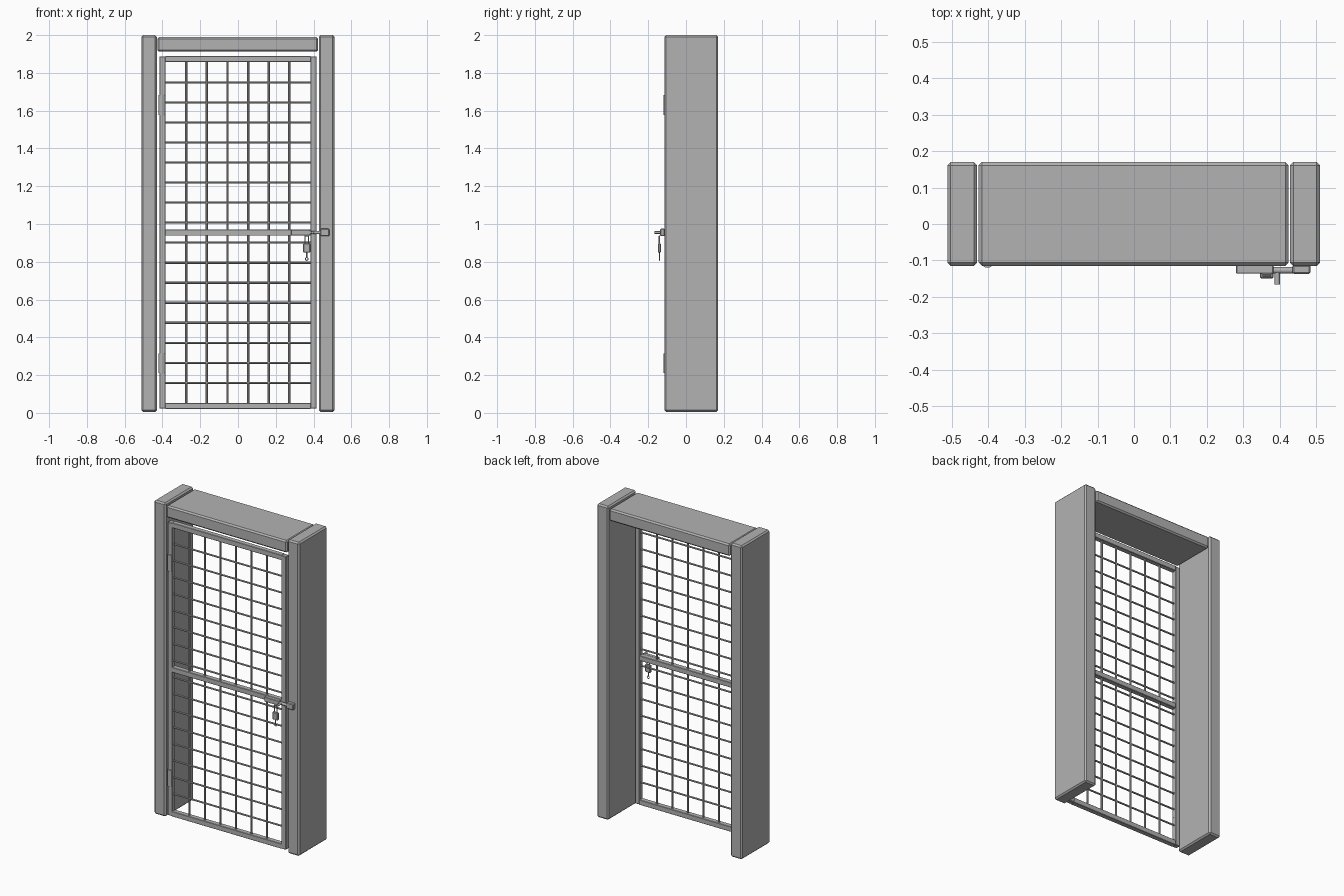
import bpy, math
from mathutils import Vector

if "Cube" in bpy.data.objects:
    bpy.data.objects.remove(bpy.data.objects["Cube"])

steel = bpy.data.materials.new("grey_steel")
steel.diffuse_color = (0.45, 0.45, 0.45, 1)
steel.use_nodes = True
steel.node_tree.nodes["Principled BSDF"].inputs["Base Color"].default_value = steel.diffuse_color


def box(name, x, y, z, bevel=0.0):
    """Box from (min, max) pairs, with optional chamfer."""
    bpy.ops.mesh.primitive_cube_add(size=1)
    ob = bpy.context.object
    ob.name = name
    lo, hi = Vector((x[0], y[0], z[0])), Vector((x[1], y[1], z[1]))
    for v in ob.data.vertices:
        v.co = [(lo[i] + hi[i]) / 2 + v.co[i] * (hi[i] - lo[i]) for i in range(3)]
    ob.data.materials.append(steel)
    if bevel:
        m = ob.modifiers.new("chamfer", 'BEVEL')
        m.width, m.segments = bevel, 1
    return ob


def rod(name, a, b, r, sides=12):
    """Cylinder between two points."""
    a, b = Vector(a), Vector(b)
    bpy.ops.mesh.primitive_cylinder_add(vertices=sides, radius=r, depth=(b - a).length,
                                        location=(a + b) / 2)
    ob = bpy.context.object
    ob.name = name
    ob.rotation_euler = (b - a).to_track_quat('Z', 'Y').to_euler()
    ob.data.materials.append(steel)
    bpy.ops.object.shade_smooth_by_angle(angle=math.radians(40))
    return ob


def ring(name, loc, major, minor):
    """Upright ring facing the front."""
    bpy.ops.mesh.primitive_torus_add(location=loc, rotation=(math.pi / 2, 0, 0),
                                     major_radius=major, minor_radius=minor,
                                     major_segments=16, minor_segments=6)
    ob = bpy.context.object
    ob.name = name
    ob.data.materials.append(steel)
    bpy.ops.object.shade_smooth_by_angle(angle=math.radians(60))


# Deep outer frame
box("left_post", (-0.512, -0.43), (-0.115, 0.17), (0.005, 2.0), 0.009)
box("right_post", (0.428, 0.51), (-0.115, 0.17), (0.005, 2.0), 0.009)
box("header", (-0.426, 0.424), (-0.115, 0.17), (1.912, 1.989), 0.009)

# Gate frame
Y = (-0.113, -0.081)
for side, x in (("left", -0.4), ("right", 0.4)):
    box(side + "_stile", (x - 0.016, x + 0.016), Y, (0.022, 1.887), 0.003)
for name, z in (("bottom", 0.037), ("middle", 0.954), ("top", 1.873)):
    box(name + "_rail", (-0.386, 0.386), Y, (z - 0.016, z + 0.016), 0.002)

# Welded mesh infill
for i in range(6):
    x = -0.274 + i * 0.1092
    rod("vertical_bar", (x, -0.097, 0.04), (x, -0.097, 1.87), 0.006, 8)
for i in range(16):
    z = 0.159 + i * 0.106
    rod("horizontal_bar", (-0.39, -0.097, z), (0.39, -0.097, z), 0.0055, 8)

# Hinges
for z in (0.262, 1.63):
    rod("hinge", (-0.402, -0.101, z - 0.052), (-0.402, -0.101, z + 0.052), 0.019, 16)

# Sliding bolt and its keeper
box("bolt_body", (0.28, 0.382), (-0.136, -0.113), (0.939, 0.969), 0.002)
rod("bolt_bar", (0.37, -0.127, 0.955), (0.47, -0.127, 0.955), 0.009)
rod("bolt_handle", (0.393, -0.127, 0.955), (0.393, -0.166, 0.955), 0.007)
box("bolt_keeper", (0.435, 0.484), (-0.137, -0.112), (0.936, 0.975), 0.004)

# Padlock with hanging key
for x in (0.355, 0.373):
    rod("shackle_leg", (x, -0.141, 0.89), (x, -0.141, 0.937), 0.0035, 8)
rod("shackle_top", (0.352, -0.141, 0.937), (0.376, -0.141, 0.937), 0.0035, 8)
box("padlock_body", (0.345, 0.383), (-0.149, -0.133), (0.848, 0.897), 0.004)
rod("key_shaft", (0.364, -0.141, 0.822), (0.364, -0.141, 0.85), 0.0028, 8)
ring("key_bow", (0.364, -0.141, 0.815), 0.0075, 0.0025)
